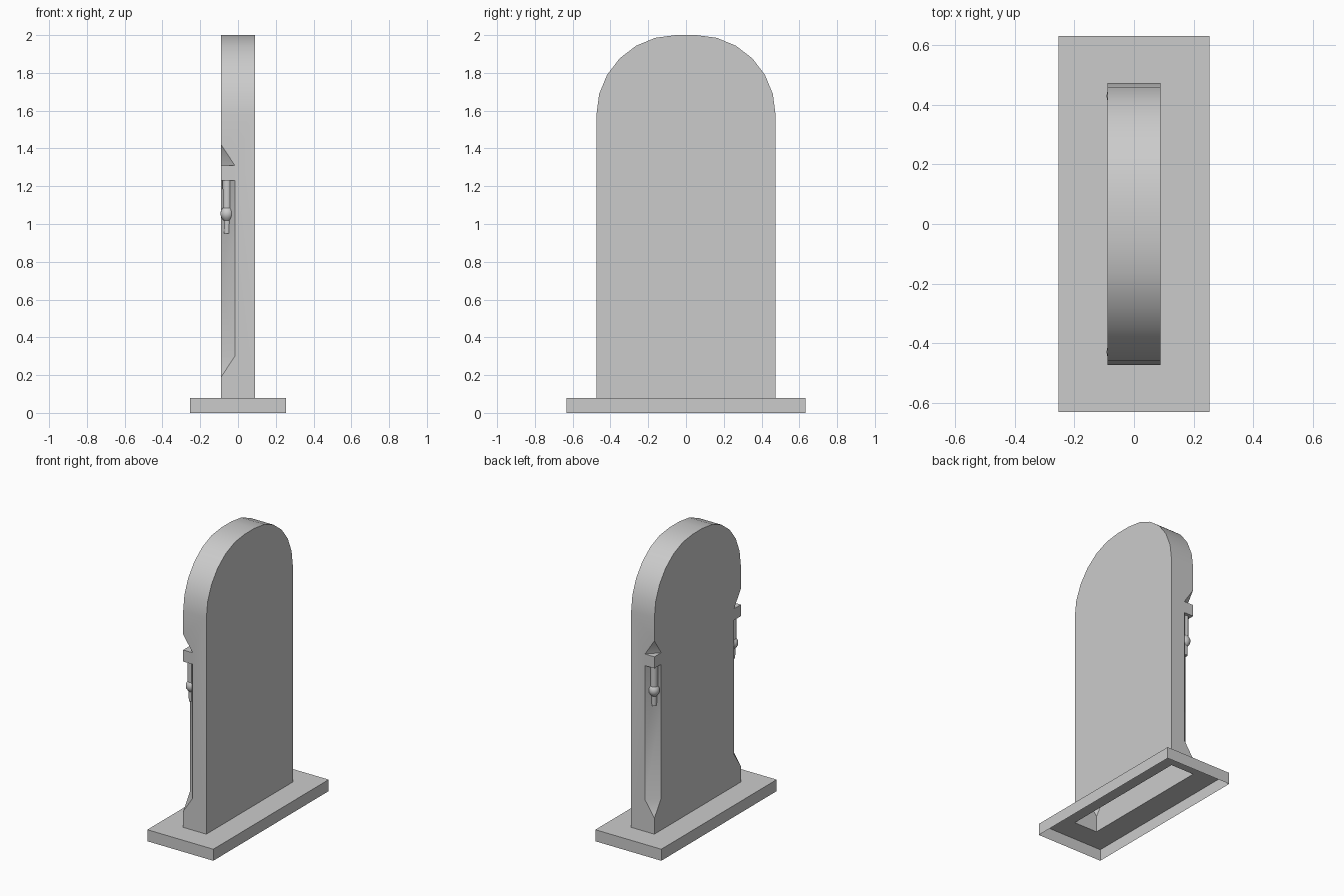
import bpy, bmesh
from math import sin, cos, pi, radians
from mathutils import Vector

cube = bpy.data.objects.get("Cube")
if cube:
    bpy.data.objects.remove(cube, do_unlink=True)

stone = bpy.data.materials.new("stone_grey")
stone.use_nodes = True
GREY = (0.6, 0.6, 0.6, 1)
stone.diffuse_color = GREY
stone.node_tree.nodes["Principled BSDF"].inputs["Base Color"].default_value = GREY

# Main dimensions
HX, HY = 0.089, 0.474          # slab half thickness and half width
BX, BY = 0.253, 0.632          # base half sizes
BASE_H, TOP = 0.08, 2.0
CUT_X, CUT_Y = 0.072, 0.075    # corner chamfer sizes
CUT_LOW, CUT_HIGH, SLOPE = 0.30, 1.31, 0.11


def add_object(name, bm, smooth=False):
    mesh = bpy.data.meshes.new(name)
    bm.to_mesh(mesh)
    bm.free()
    mesh.materials.append(stone)
    ob = bpy.data.objects.new(name, mesh)
    bpy.context.collection.objects.link(ob)
    if smooth:
        shade(ob)
    return ob


def shade(ob):
    bpy.ops.object.select_all(action='DESELECT')
    ob.select_set(True)
    bpy.context.view_layer.objects.active = ob
    bpy.ops.object.shade_smooth_by_angle(angle=radians(30))


def bridge_rings(bm, rings):
    for low, high in zip(rings, rings[1:]):
        n = len(low)
        for i in range(n):
            j = (i + 1) % n
            bm.faces.new((low[i], low[j], high[j], high[i]))


# Base: open underneath, with an opening where the slab stands
bm = bmesh.new()
rings = []
for x, y, z in ((BX, BY, 0), (BX, BY, BASE_H), (HX, HY, BASE_H)):
    rings.append([bm.verts.new((x * sx, y * sy, z))
                  for sx, sy in ((1, 1), (-1, 1), (-1, -1), (1, -1))])
bridge_rings(bm, rings)
add_object("base", bm)

# Slab: arched outline extruded through its thickness
R, STEPS = 0.42, 6
arc = [(HY - R + R * cos(i * pi / 2 / STEPS), TOP - R + R * sin(i * pi / 2 / STEPS))
       for i in range(STEPS + 1)]
outline = [(HY, BASE_H)] + arc + [(-y, z) for y, z in reversed(arc)] + [(-HY, BASE_H)]
bm = bmesh.new()
face = bm.faces.new([bm.verts.new((-HX, y, z)) for y, z in outline])
grown = bmesh.ops.extrude_face_region(bm, geom=[face])["geom"]
bmesh.ops.translate(bm, vec=(2 * HX, 0, 0),
                    verts=[v for v in grown if isinstance(v, bmesh.types.BMVert)])
bmesh.ops.recalc_face_normals(bm, faces=bm.faces)
slab = add_object("slab", bm)

# Chamfer cutters with sloped ends on both corners of one face
cutters = []
for side in (-1, 1):
    corner = Vector((-HX, side * HY, 0))
    a = corner + Vector((CUT_X, 0, 0))
    b = corner - Vector((0, side * CUT_Y, 0))
    mid, along = (a + b) / 2, b - a
    bm = bmesh.new()
    for d in (0, 2):
        for k in (-2, 2):
            p = mid + (corner - mid) * d + along * k
            for z in (CUT_LOW - SLOPE * d, CUT_HIGH + SLOPE * d):
                bm.verts.new((p.x, p.y, z))
    bmesh.ops.convex_hull(bm, input=bm.verts)
    bmesh.ops.recalc_face_normals(bm, faces=bm.faces)
    cutter = add_object("chamfer_cutter", bm)
    cutter.hide_render = True
    cutters.append(cutter)
    mod = slab.modifiers.new("chamfer", 'BOOLEAN')
    mod.operation, mod.solver, mod.object = 'DIFFERENCE', 'EXACT', cutter

# Bake the cuts, then open the bottom of the slab
graph = bpy.context.evaluated_depsgraph_get()
cut_mesh = bpy.data.meshes.new_from_object(slab.evaluated_get(graph))
slab.modifiers.clear()
slab.data = cut_mesh
for cutter in cutters:
    bpy.data.objects.remove(cutter, do_unlink=True)
bm = bmesh.new()
bm.from_mesh(cut_mesh)
bottom = [f for f in bm.faces if f.normal.z < -0.99 and f.calc_center_median().z < BASE_H + 0.01]
bmesh.ops.delete(bm, geom=bottom, context='FACES')
bm.to_mesh(cut_mesh)
bm.free()
shade(slab)

# Corner blocks and the turned pendants hanging below them
BLOCK_LOW = 1.23
ball = [(0.036 * sin(t), 1.055 + 0.04 * cos(t))
        for t in (radians(40 + 20 * i) for i in range(6))]
profile = [(0.024, BLOCK_LOW)] + ball + [(0.018, 1.018), (0.016, 0.95)]
SIDES = 16
for side, name in ((-1, "front"), (1, "back")):
    bm = bmesh.new()
    bmesh.ops.create_cube(bm, size=1)
    bmesh.ops.scale(bm, vec=(CUT_X, CUT_Y, CUT_HIGH - BLOCK_LOW), verts=bm.verts)
    bmesh.ops.translate(bm, verts=bm.verts, vec=(
        CUT_X / 2 - HX, side * (HY - CUT_Y / 2), (CUT_HIGH + BLOCK_LOW) / 2))
    add_object(name + "_corner_block", bm)

    bm = bmesh.new()
    rings = [[bm.verts.new((-0.057 + r * cos(2 * pi * i / SIDES),
                            side * 0.43 + r * sin(2 * pi * i / SIDES), z))
              for i in range(SIDES)] for r, z in profile]
    bridge_rings(bm, rings)
    bm.faces.new(rings[-1])
    bmesh.ops.recalc_face_normals(bm, faces=bm.faces)
    add_object(name + "_pendant", bm, smooth=True)
